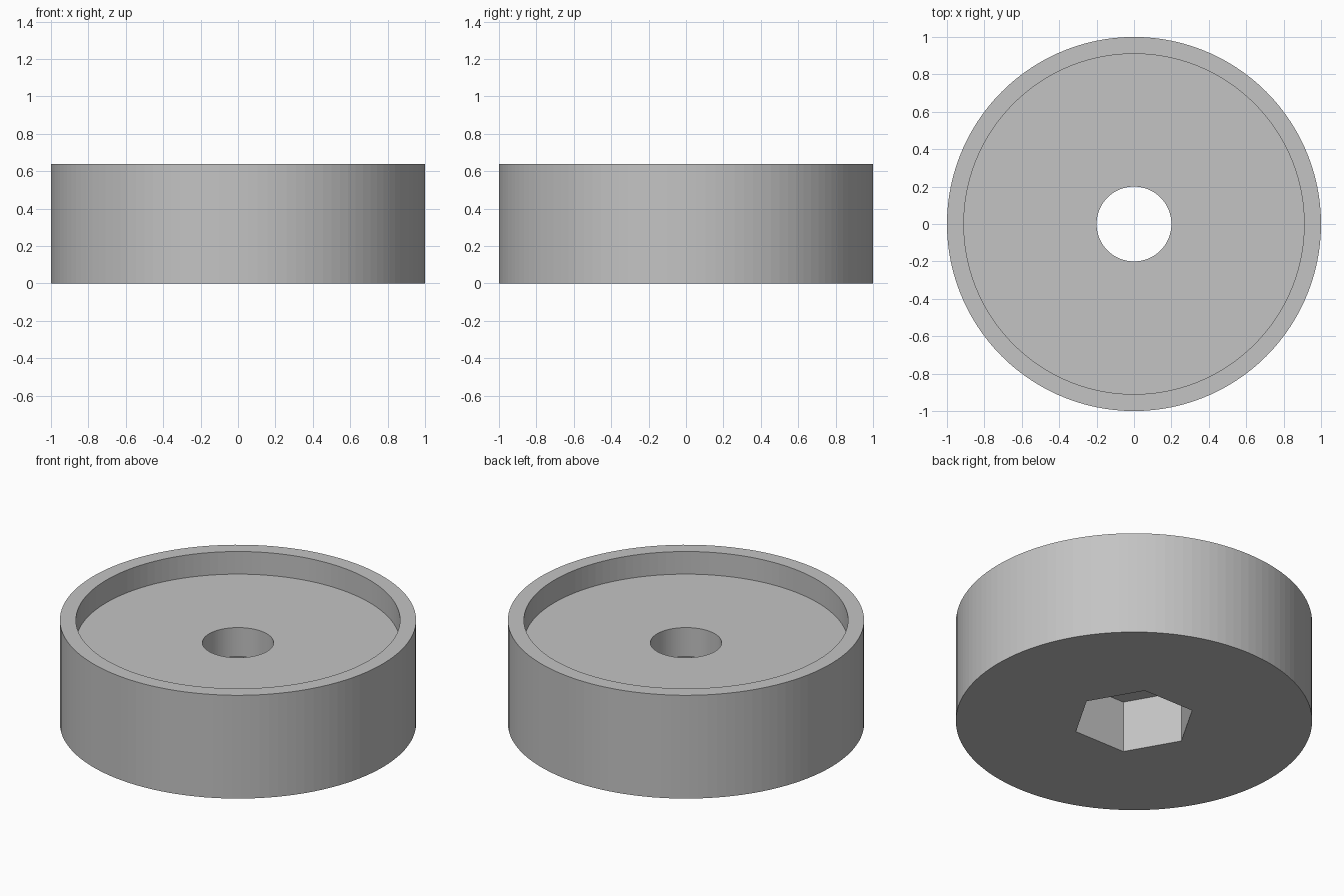
import bpy
import bmesh
from math import cos, sin, pi

cube = bpy.data.objects.get("Cube")
if cube:
    bpy.data.objects.remove(cube, do_unlink=True)

SIDES = 120  # multiple of six, so hexagon corners land on ring points

grey = bpy.data.materials.new("plain_grey")
grey.use_nodes = True
grey.diffuse_color = (0.55, 0.55, 0.55, 1)
grey.node_tree.nodes["Principled BSDF"].inputs["Base Color"].default_value = grey.diffuse_color


def ring(bm, radius, z, hexagonal=False):
    """Ring of points on a circle, or on a hexagon with corners on the x axis."""
    verts = []
    for i in range(SIDES):
        a = 2 * pi * i / SIDES
        r = radius
        if hexagonal:
            r *= cos(pi / 6) / cos(a % (pi / 3) - pi / 6)
        verts.append(bm.verts.new((r * cos(a), r * sin(a), z)))
    return verts


# Wheel cup: outer wall, rim, recess, bore, hexagonal socket, underside
bm = bmesh.new()
rings = [
    ring(bm, 1.0, 0),
    ring(bm, 1.0, 0.64),
    ring(bm, 0.91, 0.64),
    ring(bm, 0.91, 0.5),
    ring(bm, 0.2, 0.5),
    ring(bm, 0.2, 0.32),
    ring(bm, 0.347, 0.32, True),
    ring(bm, 0.347, 0, True),
]
for k, lower in enumerate(rings):
    upper = rings[(k + 1) % len(rings)]
    for i in range(SIDES):
        j = (i + 1) % SIDES
        bm.faces.new((lower[i], lower[j], upper[j], upper[i]))
bmesh.ops.recalc_face_normals(bm, faces=bm.faces)

mesh = bpy.data.meshes.new("recessed_disc")
bm.to_mesh(mesh)
bm.free()
mesh.materials.append(grey)
disc = bpy.data.objects.new("recessed_disc", mesh)
bpy.context.collection.objects.link(disc)
